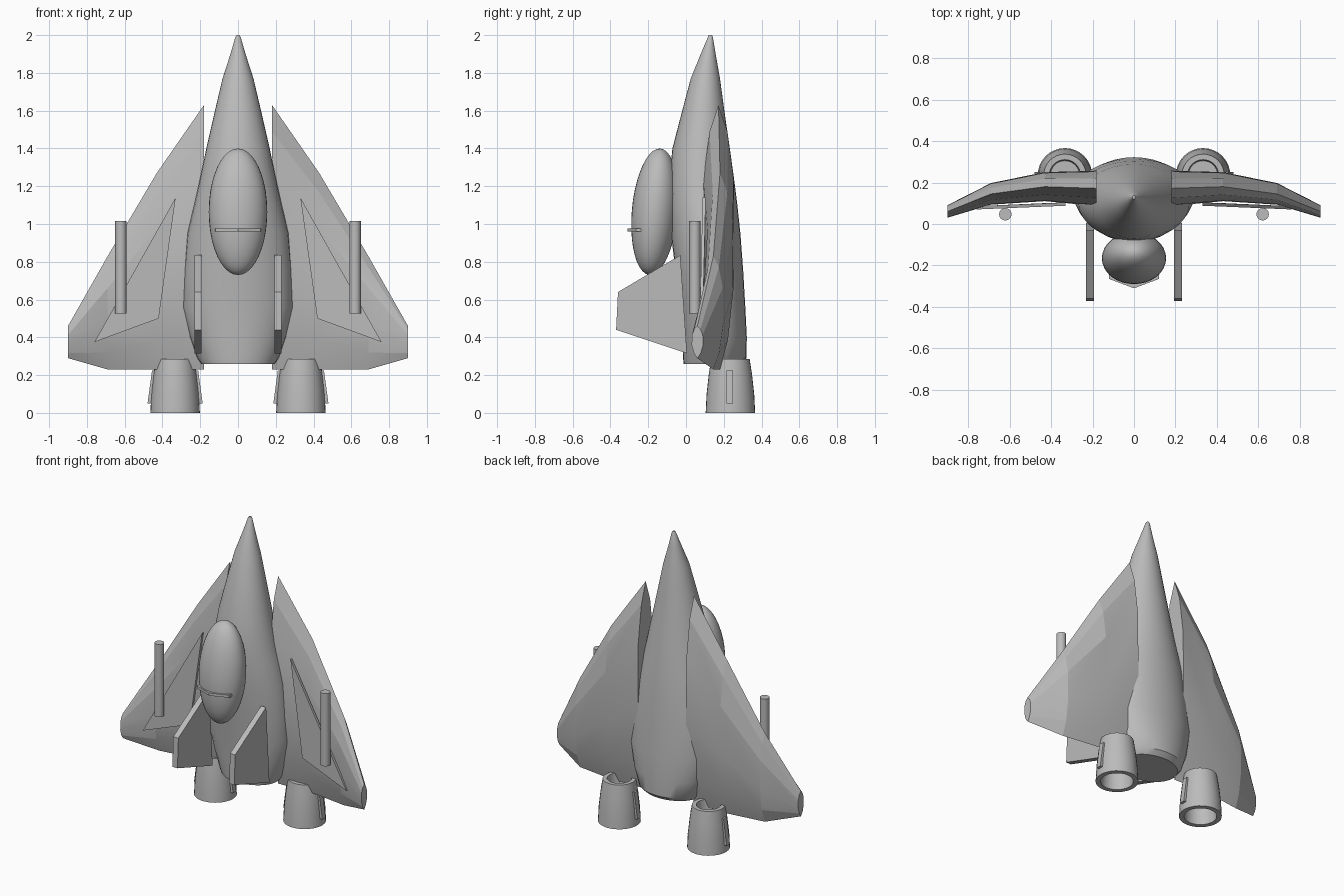
import bpy, bmesh, math
from mathutils import Matrix, Vector

if "Cube" in bpy.data.objects:
    bpy.data.objects.remove(bpy.data.objects["Cube"])

grey = bpy.data.materials.new("hull_grey")
grey.diffuse_color = (0.5, 0.5, 0.5, 1)
grey.use_nodes = True
grey.node_tree.nodes["Principled BSDF"].inputs["Base Color"].default_value = grey.diffuse_color


def finish(name, bm, angle=None):
    bmesh.ops.recalc_face_normals(bm, faces=bm.faces)
    me = bpy.data.meshes.new(name)
    bm.to_mesh(me)
    bm.free()
    me.materials.append(grey)
    ob = bpy.data.objects.new(name, me)
    bpy.context.collection.objects.link(ob)
    if angle:
        bpy.ops.object.select_all(action='DESELECT')
        ob.select_set(True)
        bpy.context.view_layer.objects.active = ob
        bpy.ops.object.shade_smooth_by_angle(angle=math.radians(angle))
    return ob


def loft(name, rings, angle=None, caps=True):
    """Skin a list of closed rings, capping both ends."""
    bm = bmesh.new()
    rows = [[bm.verts.new(p) for p in r] for r in rings]
    n = len(rows[0])
    for a, b in zip(rows, rows[1:]):
        for i in range(n):
            j = (i + 1) % n
            bm.faces.new((a[i], a[j], b[j], b[i]))
    if caps:
        bm.faces.new(rows[0])
        bm.faces.new(rows[-1])
    return finish(name, bm, angle)


def ellipse(cx, cy, z, rx, ry, n=32):
    return [(cx + rx * math.cos(2 * math.pi * i / n),
             cy + ry * math.sin(2 * math.pi * i / n), z) for i in range(n)]


def slab(name, points, offset):
    """Extrude a flat polygon along an offset vector."""
    off = Vector(offset)
    return loft(name, [points, [Vector(p) + off for p in points]])


# Fuselage: (z, half width, front y, back y)
hull = [(0.26, 0.195, -0.012, 0.29), (0.29, 0.215, -0.016, 0.32), (0.40, 0.255, -0.02, 0.322),
        (0.56, 0.293, -0.035, 0.314), (0.75, 0.285, -0.055, 0.303), (0.95, 0.268, -0.08, 0.288),
        (1.10, 0.232, -0.09, 0.272), (1.22, 0.205, -0.09, 0.257), (1.40, 0.168, -0.072, 0.232),
        (1.60, 0.122, -0.02, 0.203), (1.77, 0.082, 0.025, 0.18), (1.90, 0.04, 0.078, 0.157),
        (1.99, 0.014, 0.116, 0.142), (2.0, 0.008, 0.12, 0.138)]
loft("fuselage", [ellipse(0, (f + b) / 2, z, w, (b - f) / 2) for z, w, f, b in hull], 40)

# Canopy: tilted ellipsoid
bm = bmesh.new()
bmesh.ops.create_uvsphere(bm, u_segments=32, v_segments=20, radius=1, matrix=
                          Matrix.Translation((0, -0.165, 1.065)) @ Matrix.Rotation(math.radians(-5), 4, 'X')
                          @ Matrix.Diagonal((0.155, 0.122, 0.336, 1)))
finish("canopy", bm, 60)

# Canopy crossbar
slab("canopy_bar", [(-0.13, -0.14, 0.959), (-0.12, -0.265, 0.959), (0, -0.31, 0.959),
                    (0.12, -0.265, 0.959), (0.13, -0.14, 0.959)], (0, 0, 0.018))

# Wing sections: (x, leading z, trailing z, centre y, half thickness)
stations = [(0.18, 1.63, 0.23, 0.172, 0.085), (0.43, 1.27, 0.23, 0.18, 0.07),
            (0.69, 0.83, 0.23, 0.145, 0.052), (0.90, 0.46, 0.29, 0.06, 0.03)]
foil = [(0.0, 0.0), (0.1, 0.55), (0.28, 0.95), (0.6, 1.0), (0.85, 0.6)]
foil = foil + [(1.0, 0.0)] + [(t, -h) for t, h in reversed(foil[1:])]

for s, side in ((-1, "left"), (1, "right")):
    # Wing
    loft(side + "_wing", [[(s * x, yc + h * th, zl + (zt - zl) * t) for t, h in foil]
                          for x, zl, zt, yc, th in stations], 12)

    # Triangular panel in front of the wing
    slab(side + "_wing_panel", [(s * 0.33, 0.088, 1.14), (s * 0.42, 0.085, 0.50),
                                (s * 0.76, 0.07, 0.375)], (0, 0.016, 0))

    # Cannon
    loft(side + "_cannon", [ellipse(s * 0.62, 0.047, z, 0.03, 0.03, 16) for z in (0.525, 1.015)], 40)

    # Belly fin
    slab(side + "_belly_fin", [(s * 0.193, -0.03, 0.835), (s * 0.193, -0.36, 0.64),
                               (s * 0.193, -0.37, 0.44), (s * 0.193, 0.005, 0.315)], (s * 0.038, 0, 0))

    # Engine nozzle: outer wall, then recessed top and bottom
    prof = [(0.07, 0.22), (0.075, 0.285), (0.102, 0.285), (0.115, 0.20), (0.126, 0.10),
            (0.131, 0.0), (0.1, 0.0), (0.09, 0.18)]
    loft(side + "_nozzle", [ellipse(s * 0.333, 0.235, z, r, r) for r, z in prof], 35)

    # Small vanes on the nozzle sides
    for d, where in ((-1, "inner"), (1, "outer")):
        cx = s * 0.333
        pts = [(cx + d * 0.108, 0.215, 0.225), (cx + d * 0.122, 0.215, 0.225),
               (cx + d * 0.146, 0.215, 0.05), (cx + d * 0.128, 0.215, 0.05)]
        slab(f"{side}_{where}_vane", pts, (0, 0.035, 0))
